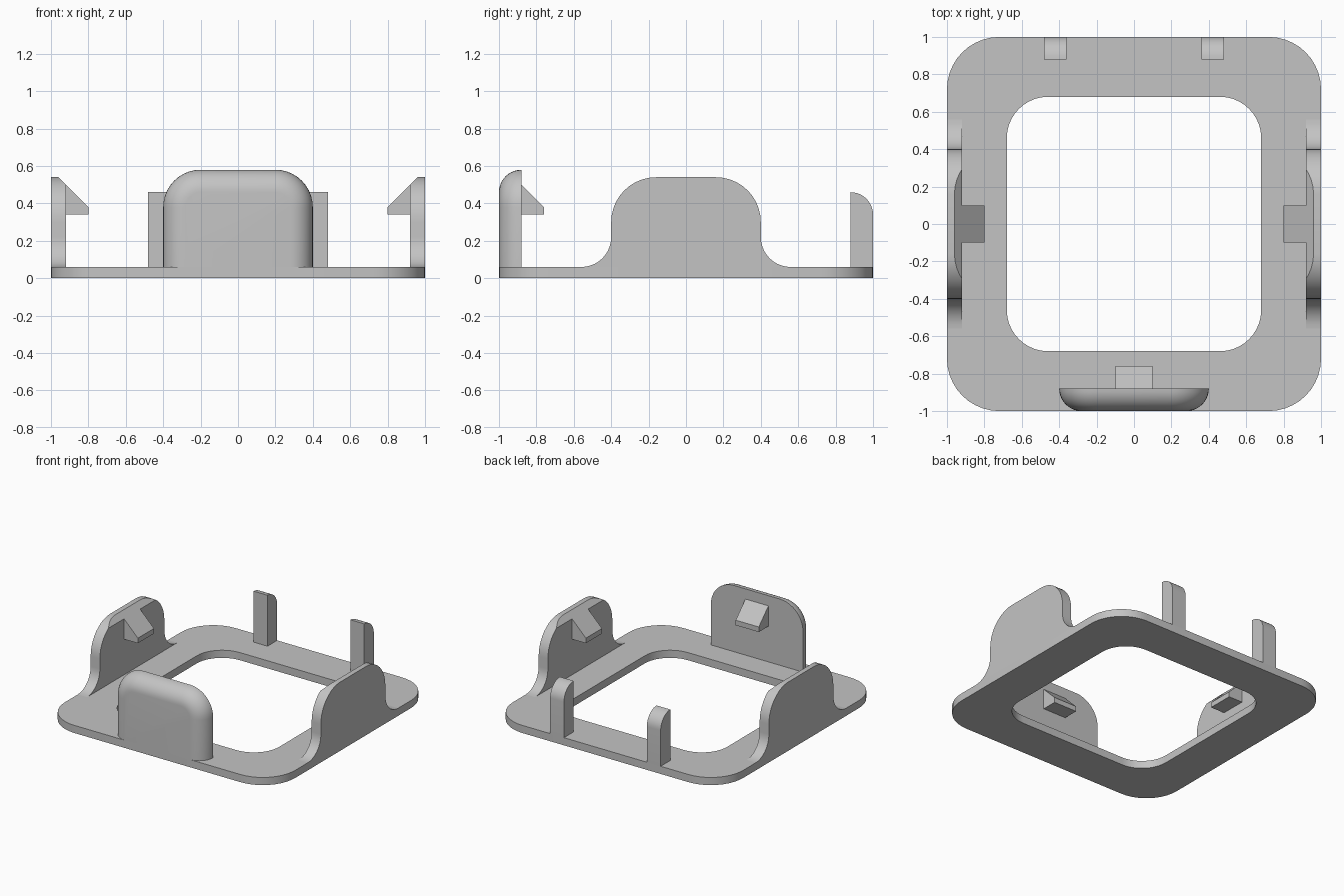
import bpy, bmesh
from math import sin, cos, pi, radians
from mathutils import Vector

cube = bpy.data.objects.get("Cube")
if cube:
    bpy.data.objects.remove(cube, do_unlink=True)

GREY = (0.55, 0.55, 0.55, 1)
mat = bpy.data.materials.new("plain grey")
mat.use_nodes = True
mat.diffuse_color = GREY
mat.node_tree.nodes["Principled BSDF"].inputs["Base Color"].default_value = GREY

BASE = 0.06   # top of the flat frame
SEG = 10


def arc(cx, cy, r, start, end):
    """Points on an arc, angles in degrees."""
    angles = [radians(start + (end - start) * i / SEG) for i in range(SEG + 1)]
    return [(cx + r * cos(a), cy + r * sin(a)) for a in angles]


def loft(name, rings, wrap=False, mirror=False, cut=None):
    """Skin matching rings; cap the ends, or wrap the last ring to the first."""
    bm = bmesh.new()
    loops = [[bm.verts.new(p) for p in ring] for ring in rings]
    n = len(loops[0])
    pairs = list(zip(loops, loops[1:]))
    if wrap:
        pairs.append((loops[-1], loops[0]))
    else:
        bm.faces.new(loops[0])
        bm.faces.new(loops[-1])
    for a, b in pairs:
        for i in range(n):
            j = (i + 1) % n
            bm.faces.new((a[i], a[j], b[j], b[i]))
    if cut:
        point, normal = cut
        res = bmesh.ops.bisect_plane(bm, geom=bm.verts[:] + bm.edges[:] + bm.faces[:],
                                     plane_co=Vector(point), plane_no=Vector(normal),
                                     clear_outer=True)
        edges = [g for g in res["geom_cut"] if isinstance(g, bmesh.types.BMEdge)]
        bmesh.ops.holes_fill(bm, edges=edges, sides=0)
    bmesh.ops.recalc_face_normals(bm, faces=bm.faces[:])
    mesh = bpy.data.meshes.new(name)
    bm.to_mesh(mesh)
    bm.free()
    mesh.materials.append(mat)
    obj = bpy.data.objects.new(name, mesh)
    bpy.context.collection.objects.link(obj)
    if mirror:
        obj.modifiers.new("mirror", 'MIRROR').use_axis = (True, False, False)
    bpy.ops.object.select_all(action='DESELECT')
    obj.select_set(True)
    bpy.context.view_layer.objects.active = obj
    bpy.ops.object.shade_smooth_by_angle(angle=radians(30))
    return obj


def along_x(outline, x0, x1):
    """Two rings of a (y, z) outline at x0 and x1."""
    return [[(x, y, z) for y, z in outline] for x in (x0, x1)]


def rounded_square(half, r, z):
    c = half - r
    pts = (arc(c, c, r, 0, 90) + arc(-c, c, r, 90, 180)
           + arc(-c, -c, r, 180, 270) + arc(c, -c, r, 270, 360))
    return [(x, y, z) for x, y in pts]


# Flat frame with a rounded window
loft("base_frame", [rounded_square(1, 0.28, 0), rounded_square(1, 0.28, BASE),
                    rounded_square(0.68, 0.22, BASE), rounded_square(0.68, 0.22, 0)],
     wrap=True)

# Side tabs: flared foot, rounded top, chamfered inner top edge
half_tab = arc(0.56, BASE + 0.16, 0.16, 270, 180) + arc(0.16, 0.30, 0.24, 0, 90)
tab = half_tab + [(-y, z) for y, z in reversed(half_tab)]
loft("side_tab", along_x(tab, 0.92, 1.0), mirror=True,
     cut=((0.96, 0, 0.54), (-1, 0, 1)))

# Side hooks: wedges pointing inwards
wedge = [(0.0, 0.34), (0.12, 0.34), (0.12, 0.38), (0.0, 0.50)]
loft("side_hook", [[(0.92 - d, y, z) for d, z in wedge] for y in (-0.1, 0.1)], mirror=True)

# Front tab: rounded top corners and a full round on the outer edge
def front_ring(angle):
    inset = 0.12 * (1 - cos(angle))
    y = -0.88 - 0.12 * sin(angle)
    w, top, r = 0.4 - inset, 0.58 - inset, 0.2 - inset
    pts = ([(w, BASE)] + arc(w - r, top - r, r, 0, 90)
           + arc(r - w, top - r, r, 90, 180) + [(-w, BASE)])
    return [(x, y, z) for x, z in pts]


loft("front_tab", [front_ring(pi / 2 * i / SEG) for i in range(SEG + 1)])
loft("front_hook", along_x([(-0.88 + d, z) for d, z in wedge], -0.1, 0.1))

# Back posts with a rounded outer top
post = [(0.88, BASE), (1.0, BASE)] + arc(0.88, 0.34, 0.12, 0, 90)
loft("back_post", along_x(post, 0.36, 0.48), mirror=True)
